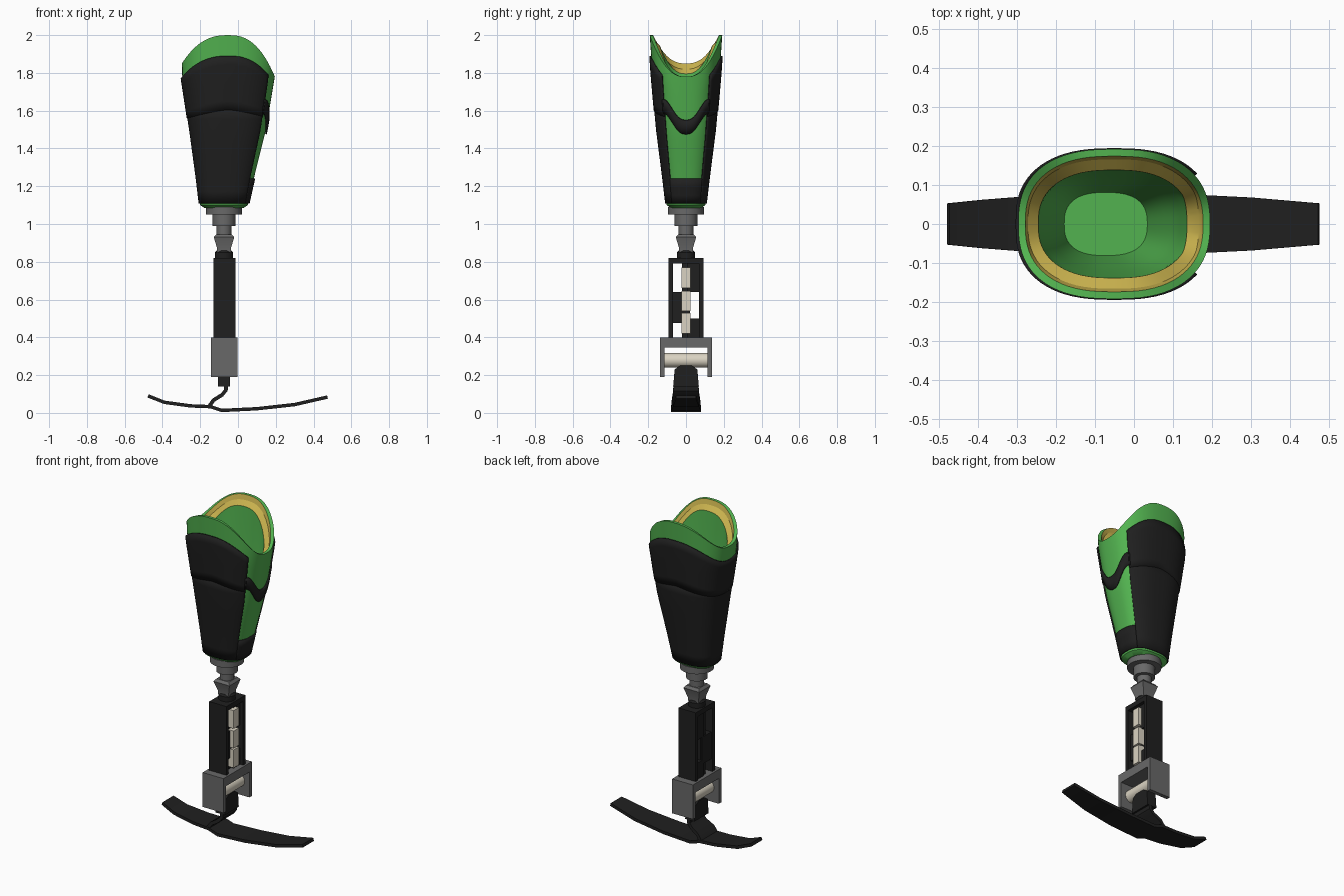
import bpy, bmesh, math

if "Cube" in bpy.data.objects:
    bpy.data.objects.remove(bpy.data.objects["Cube"])

def mat(name, rgb):
    m = bpy.data.materials.new(name)
    m.diffuse_color = (*rgb, 1)
    m.use_nodes = True
    m.node_tree.nodes["Principled BSDF"].inputs["Base Color"].default_value = m.diffuse_color
    return m

GREEN = mat("socket green", (0.085, 0.45, 0.08))
YELLOW = mat("liner yellow", (0.58, 0.44, 0.075))
BLACK = mat("carbon black", (0.014, 0.014, 0.014))
GREY = mat("metal grey", (0.14, 0.14, 0.14))
BEIGE = mat("pale metal", (0.70, 0.65, 0.54))

def finish(name, bm, mats, angle=32):
    bmesh.ops.recalc_face_normals(bm, faces=bm.faces)
    me = bpy.data.meshes.new(name)
    bm.to_mesh(me)
    bm.free()
    for m in mats:
        me.materials.append(m)
    me.shade_smooth()
    me.set_sharp_from_angle(angle=math.radians(angle))
    ob = bpy.data.objects.new(name, me)
    bpy.context.collection.objects.link(ob)
    return ob

def skin(bm, rows, closed=True, caps=True):
    """Join rows of points with quads; returns faces per row gap."""
    vs = [[bm.verts.new(p) for p in r] for r in rows]
    n, out = len(rows[0]), []
    for a, b in zip(vs, vs[1:]):
        out.append([bm.faces.new((a[i], a[(i + 1) % n], b[(i + 1) % n], b[i]))
                    for i in range(n if closed else n - 1)])
    if caps:
        bm.faces.new(vs[0])
        bm.faces.new(vs[-1])
    return out

def box(name, x, y, z, m):
    bm = bmesh.new()
    skin(bm, [[(x[0], y[0], h), (x[1], y[0], h), (x[1], y[1], h), (x[0], y[1], h)] for h in z])
    return finish(name, bm, [m])

def stack(name, cx, sections, sides, m):
    """Stacked rings of (half width, z)."""
    k = math.sqrt(2) if sides == 4 else 1
    bm = bmesh.new()
    skin(bm, [[(cx + k * r * math.cos(2 * math.pi * (i + .5) / sides),
                k * r * math.sin(2 * math.pi * (i + .5) / sides), z) for i in range(sides)]
              for r, z in sections])
    return finish(name, bm, [m])

def ribbon(name, pts, t, m):
    """Flat strip following (x, z, half width)."""
    rows = []
    for i, (x, z, w) in enumerate(pts):
        p, q = pts[max(i - 1, 0)], pts[min(i + 1, len(pts) - 1)]
        dx, dz = q[0] - p[0], q[1] - p[1]
        l = math.hypot(dx, dz)
        nx, nz = -dz / l * t / 2, dx / l * t / 2
        rows.append([(x + nx, -w, z + nz), (x + nx, w, z + nz),
                     (x - nx, w, z - nz), (x - nx, -w, z - nz)])
    bm = bmesh.new()
    skin(bm, rows)
    return finish(name, bm, [m], 25)

# Socket cross-section: z, centre x, half x, half y
SECT = [(1.08, -.075, .123, .100), (1.25, -.066, .152, .120), (1.5, -.052, .200, .152),
        (1.78, -.05, .245, .177), (2.0, -.05, .25, .192)]
POW = 2 / 2.6

def spow(v):
    return math.copysign(abs(v) ** POW, v)

def wall(th, z, off=0.0):
    """Point on the socket wall, moved outward by off."""
    for s, e in zip(SECT, SECT[1:]):
        if z <= e[0] or e is SECT[-1]:
            f = (z - s[0]) / (e[0] - s[0])
            c, a, b = [s[i] + f * (e[i] - s[i]) for i in (1, 2, 3)]
            break
    return (c + (a + off) * spow(math.cos(th)), (b + off) * spow(math.sin(th)), z)

def rim(th):
    c = spow(math.cos(th))
    return 2.0 - (.22 if c > 0 else .15) * abs(c) ** 2.5

# Socket with liner band and hollow inside
N = 72
ths = [2 * math.pi * i / N for i in range(N)]
rows = [[wall(t, 1.085, -.02) for t in ths]]
rows += [[wall(t, 1.1 + (rim(t) - 1.1) * k / 12) for t in ths] for k in range(13)]
rows.append([wall(t, rim(t), -.018) for t in ths])
rows.append([wall(t, rim(t) - .03, -.024) for t in ths])
rows.append([wall(t, rim(t) - .055, -.05) for t in ths])
for k in range(1, 9):
    rows.append([wall(t, (rim(t) - .055) + (1.13 - rim(t) + .055) * k / 8, -.05 + .025 * k / 8)
                 for t in ths])
bm = bmesh.new()
gaps = skin(bm, rows)
for g in gaps[14:16]:
    for f in g:
        f.material_index = 1
finish("socket", bm, [GREEN, YELLOW])

# Black shell pieces that wrap the socket and leave side windows open
def patch(name, d0, d1, n, lo, hi, nz, off):
    bm = bmesh.new()
    ang = [math.radians(d0 + (d1 - d0) * i / n) for i in range(n + 1)]
    skin(bm, [[wall(t, lo(t) + (hi(t) - lo(t)) * k / nz, off) for t in ang]
              for k in range(nz + 1)], closed=False, caps=False)
    ob = finish(name, bm, [BLACK])
    mod = ob.modifiers.new("thickness", 'SOLIDIFY')
    mod.thickness, mod.offset = .008, 0

W = 38
def shell_top(t):
    c = spow(math.cos(t))
    return 1.89 - (.16 if c > 0 else .12) * abs(c) ** 2.5

def seam(t):
    return 1.605 - .045 * abs(math.cos(t))

def dip(t):
    return .11 * (1 - math.cos(math.pi * math.degrees(t) / W)) / 2

patch("shell_lower_wrap", W, 360 - W, 60, lambda t: 1.11, lambda t: 1.62, 8, .003)
patch("shell_upper_wrap", W, 360 - W, 60, seam, shell_top, 6, .006)
patch("shell_lower_cuff", -W, W, 20, lambda t: 1.11, lambda t: 1.24, 3, .003)
patch("shell_strap", -W - 3, W + 3, 24, lambda t: 1.475 + dip(t), lambda t: 1.55 + dip(t), 2, .006)

# Adapter below the socket
CX = -.074
stack("mounting_disc", CX, [(.095, 1.05), (.095, 1.09)], 32, GREY)
stack("adapter_collar", CX, [(.04, .93), (.04, .99), (.06, .99), (.06, 1.055)], 32, GREY)
stack("pyramid_connector", CX, [(.036, .85), (.036, .87), (.054, .93), (.042, .945)], 4, GREY)
stack("pylon_cap", CX, [(.048, .815), (.048, .85), (.038, .86)], 24, BLACK)

# Pylon frame with staggered side openings
PX = (-.13, -.014)
for s, label in ((-1, "front"), (1, "back")):
    box("pylon_wall_" + label, PX, sorted((s * .07, s * .092)), (.40, .82), BLACK)
box("pylon_top", PX, (-.08, .08), (.79, .82), BLACK)
box("pylon_core", (-.115, -.05), (-.022, .022), (.40, .80), BLACK)
for i, (y, z) in enumerate([((.005, .08), (.64, .80)), ((-.08, .02), (.475, .64)),
                            ((.005, .08), (.40, .50))]):
    box(f"pylon_block_{i + 1}", (-.122, -.035), y, z, BLACK)
for i, z in enumerate([(.66, .77), (.54, .645), (.42, .53)]):
    box(f"pylon_insert_{i + 1}", (-.06, -.012), (-.025, .025), z, BEIGE)

# Ankle bracket and axle
BX = (-.143, -.002)
box("bracket_top", BX, (-.137, .137), (.345, .40), GREY)
for s, label in ((-1, "front"), (1, "back")):
    box("bracket_cheek_" + label, BX, sorted((s * .113, s * .137)), (.19, .36), GREY)
bm = bmesh.new()
skin(bm, [[(-.072 + .038 * math.cos(2 * math.pi * i / 32), y, .278 + .038 * math.sin(2 * math.pi * i / 32))
           for i in range(32)] for y in (-.116, .116)])
finish("ankle_axle", bm, [BEIGE])

# Foot: ankle block, curved strut and spring blade
bm = bmesh.new()
skin(bm, [[(-.105, -w, z), (-.042, -w, z), (-.042, w, z), (-.105, w, z)]
          for w, z in ((.068, .14), (.06, .23), (.03, .25))])
finish("ankle_block", bm, [BLACK])
ribbon("foot_strut", [(-.062, .16, .066), (-.064, .12, .068), (-.085, .095, .07),
                      (-.13, .067, .075), (-.152, .035, .078)], .02, BLACK)
ribbon("foot_blade", [(-.476, .09, .053), (-.39, .056, .062), (-.25, .037, .073), (-.145, .033, .079),
                      (-.085, .013, .08), (.1, .022, .078), (.3, .044, .068), (.474, .084, .053)],
       .018, BLACK)
